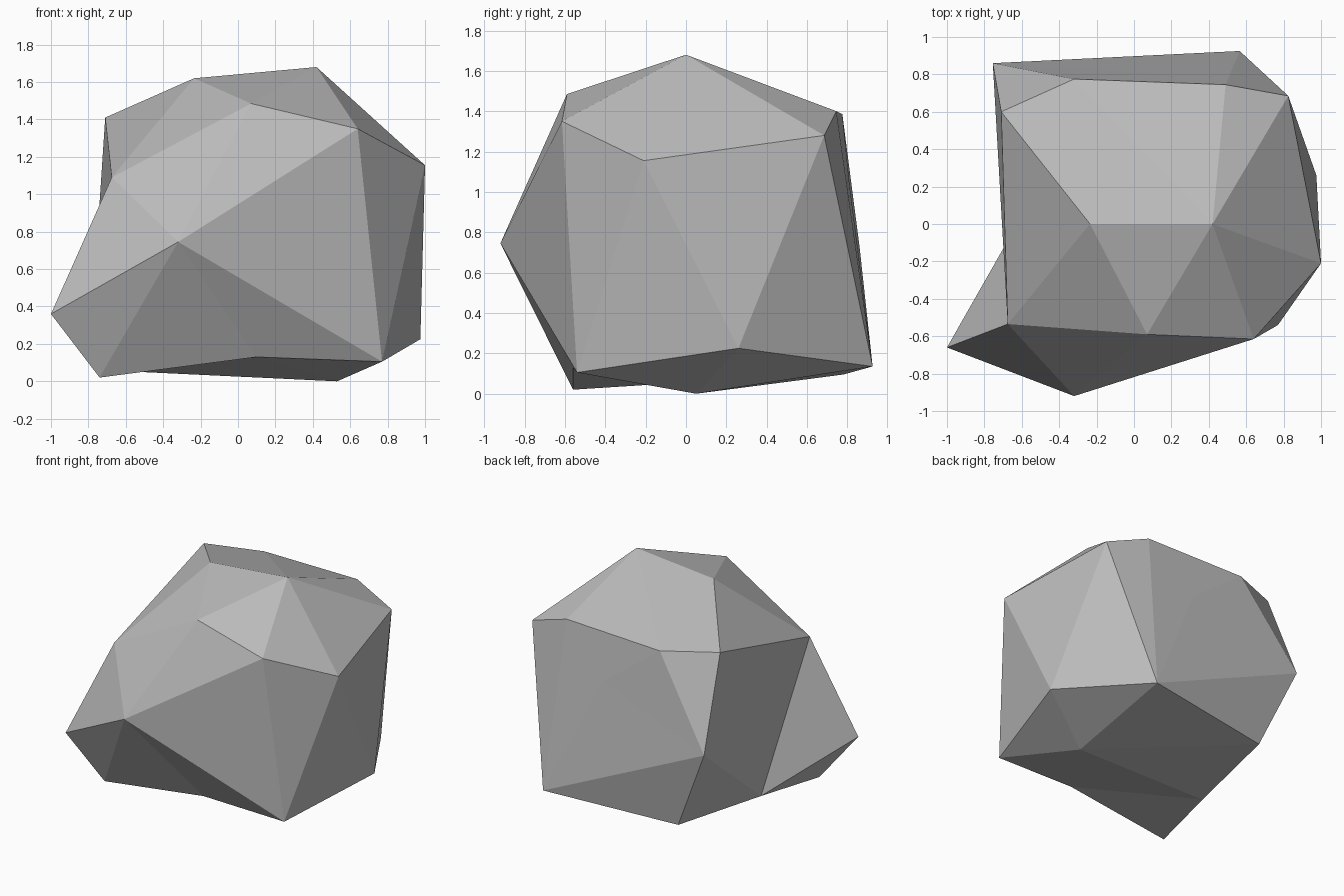
import bpy
import bmesh

# Remove the default object
default = bpy.data.objects.get("Cube")
if default:
    bpy.data.objects.remove(default, do_unlink=True)


def make_material(name, color):
    material = bpy.data.materials.new(name)
    material.use_nodes = True
    material.diffuse_color = color
    material.node_tree.nodes["Principled BSDF"].inputs["Base Color"].default_value = color
    return material


# Corner points of the boulder, grouped from the crown down to the underside
crown = {
    "B": (-.235, 0, 1.62), "C": (.42, 0, 1.68), "D": (.07, -.59, 1.485),
    "E": (.64, -.615, 1.35), "A": (-.71, .6, 1.41), "S": (-.32, .775, 1.385),
    "R": (.49, .745, 1.4), "Q": (.825, .685, 1.28),
}
sides = {
    "F": (1, -.21, 1.155), "G": (-.675, -.535, 1.09), "H": (-.32, -.92, .745),
    "I": (-1, -.66, .36), "P": (-.755, .86, .73), "W": (.14, .81, 1.04),
}
underside = {
    "J": (-.74, -.56, .02), "K": (.77, -.54, .105), "L": (.975, .26, .225),
    "M": (.1, -.56, .13), "N": (.53, .05, 0), "T": (.565, .925, .135),
    "U": (-.48, .78, .095), "V": (-.63, -.01, .055),
}

# Facets fan out from a hub corner (first letter) over the corners that follow;
# a fan that ends where it began closes all the way round its hub
fans = [
    "C BDEFQRSB",   # top
    "H GDEKMJIG",   # front ridge
    "N KLTUVMK",    # bottom
    "W RTPSR",      # back
    "G DBAPVI",     # hollow side
    "L KFQT",       # broad side
    "A BSP",        # upper rear corner
    "J IVM",        # lower front corner
    "U TPV",        # lower rear corner
    "E FK",
    "Q RT",
]


def build_boulder(name, material):
    bm = bmesh.new()
    corner = {}
    for group in (crown, sides, underside):
        for key, position in group.items():
            corner[key] = bm.verts.new(position)
    for fan in fans:
        hub, rim = fan.split()
        for first, second in zip(rim, rim[1:]):
            bm.faces.new((corner[hub], corner[first], corner[second]))
    bmesh.ops.recalc_face_normals(bm, faces=bm.faces)
    for face in bm.faces:
        face.smooth = False
    mesh = bpy.data.meshes.new(name)
    bm.to_mesh(mesh)
    bm.free()
    mesh.materials.append(material)
    boulder = bpy.data.objects.new(name, mesh)
    bpy.context.collection.objects.link(boulder)
    return boulder


stone = make_material("stone_grey", (.5, .5, .5, 1))
build_boulder("boulder", stone)
